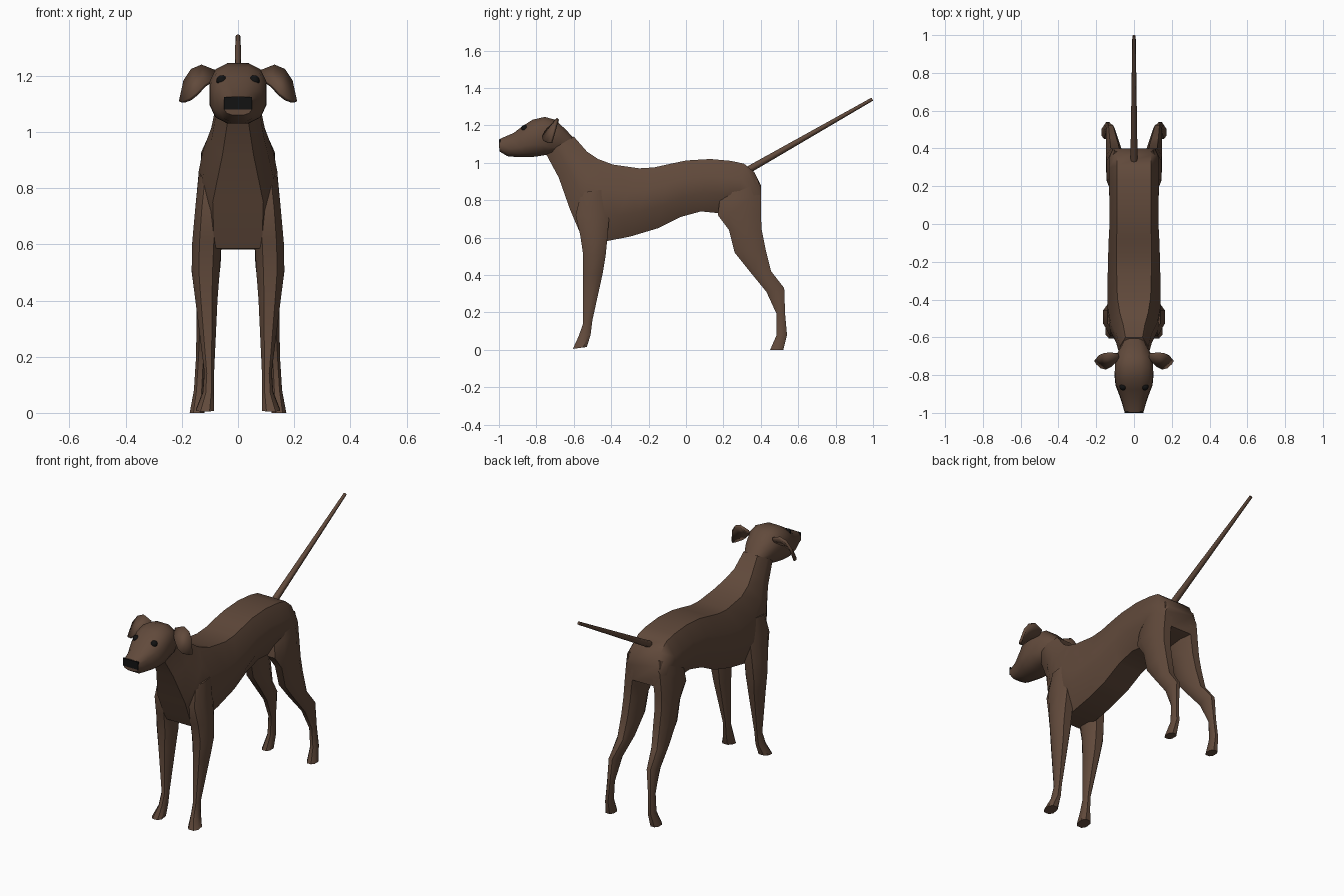
import bpy, bmesh, math
from mathutils import Vector

if "Cube" in bpy.data.objects:
    bpy.data.objects.remove(bpy.data.objects["Cube"])


def material(name, rgb):
    m = bpy.data.materials.new(name)
    m.diffuse_color = (*rgb, 1)
    m.use_nodes = True
    m.node_tree.nodes["Principled BSDF"].inputs["Base Color"].default_value = m.diffuse_color
    return m


BROWN = material("brown_coat", (0.12, 0.068, 0.044))
BLACK = material("black", (0.006, 0.006, 0.006))


def finish(name, bm, mat, mirror=False, angle=40):
    bmesh.ops.recalc_face_normals(bm, faces=bm.faces)
    me = bpy.data.meshes.new(name)
    bm.to_mesh(me)
    bm.free()
    ob = bpy.data.objects.new(name, me)
    bpy.context.collection.objects.link(ob)
    me.materials.append(mat)
    bpy.ops.object.select_all(action='DESELECT')
    ob.select_set(True)
    bpy.context.view_layer.objects.active = ob
    bpy.ops.object.shade_smooth_by_angle(angle=math.radians(angle))
    if mirror:
        mod = ob.modifiers.new("mirror", 'MIRROR')
        mod.use_mirror_merge = False
    return ob


def loft(name, rings, mat, mirror=False, angle=40):
    bm = bmesh.new()
    rows = [[bm.verts.new(p) for p in r] for r in rings]
    n = len(rows[0])
    for a, b in zip(rows, rows[1:]):
        for i in range(n):
            j = (i + 1) % n
            bm.faces.new((a[i], a[j], b[j], b[i]))
    bm.faces.new(rows[0])
    bm.faces.new(rows[-1])
    return finish(name, bm, mat, mirror, angle)


def oval(a, b, x0, x1, n=8, power=0.8):
    """Rounded ring spanning side-view points a to b, and x0 to x1."""
    a, b = Vector((0, *a)), Vector((0, *b))
    c, h = (a + b) / 2, (a - b) / 2
    pts = []
    for i in range(n):
        t = 2 * math.pi * (i + 0.5) / n
        k = math.cos(math.pi / n)
        u, v = [math.copysign(min(1, abs(f(t)) / k) ** power, f(t)) for f in (math.cos, math.sin)]
        p = c + h * v
        p.x = (x0 + x1) / 2 + (x1 - x0) / 2 * u
        pts.append(p)
    return pts


def trunk_ring(ty, tz, by, bz, wt, wm, wb):
    """Eight-sided ring: flat back, full flanks, narrow belly."""
    t, b = Vector((0, ty, tz)), Vector((0, by, bz))
    half = []
    for w, f in ((wt, 0), (wm, 0.32), (wm, 0.65), (wb, 1)):
        p = t.lerp(b, f)
        p.x = w
        half.append(p)
    return half + [Vector((-p.x, p.y, p.z)) for p in reversed(half)]


# Neck and trunk
trunk = [
    (-0.60, 1.14, -0.75, 1.05, .045, .075, .035),
    (-0.53, 1.06, -0.68, 0.92, .058, .095, .055),
    (-0.47, 1.02, -0.62, 0.75, .075, .125, .09),
    (-0.39, 0.99, -0.55, 0.585, .088, .14, .085),
    (-0.25, 0.97, -0.42, 0.582, .092, .14, .08),
    (-0.17, 0.975, -0.30, 0.605, .092, .138, .08),
    (-0.08, 0.995, -0.15, 0.65, .092, .135, .08),
    (0.00, 1.012, -0.03, 0.71, .09, .13, .08),
    (0.13, 1.02, 0.08, 0.74, .09, .13, .08),
    (0.24, 1.01, 0.18, 0.73, .09, .132, .075),
    (0.31, 0.995, 0.27, 0.74, .09, .132, .06),
    (0.365, 0.95, 0.36, 0.75, .09, .128, .06),
    (0.40, 0.88, 0.40, 0.76, .085, .11, .07),
]
loft("body", [trunk_ring(*r) for r in trunk], BROWN)

# Head with tapering muzzle
head = [
    (-0.60, 1.13, -0.69, 1.05, .06),
    (-0.64, 1.175, -0.76, 1.04, .085),
    (-0.70, 1.23, -0.80, 1.033, .10),
    (-0.755, 1.245, -0.84, 1.03, .102),
    (-0.82, 1.23, -0.87, 1.03, .098),
    (-0.875, 1.195, -0.90, 1.03, .083),
    (-0.92, 1.16, -0.955, 1.035, .065),
    (-0.996, 1.127, -0.996, 1.06, .05),
]
loft("head", [oval(r[:2], r[2:4], -r[4], r[4], 12, 0.75) for r in head], BROWN)

# Legs: front point, rear point, inner x, outer x
front_leg = [
    (-0.56, 0.84, -0.42, 0.86, .05, .14),
    (-0.59, 0.72, -0.41, 0.72, .06, .153),
    (-0.565, 0.61, -0.42, 0.60, .06, .163),
    (-0.55, 0.51, -0.43, 0.50, .065, .165),
    (-0.55, 0.40, -0.445, 0.41, .073, .152),
    (-0.55, 0.14, -0.50, 0.16, .085, .12),
    (-0.575, 0.07, -0.51, 0.08, .085, .125),
    (-0.605, 0.005, -0.53, 0.015, .085, .15),
]
hind_leg = [
    (0.22, 0.88, 0.385, 0.91, .03, .125),
    (0.18, 0.80, 0.40, 0.82, .035, .138),
    (0.17, 0.72, 0.40, 0.72, .05, .145),
    (0.23, 0.64, 0.405, 0.64, .057, .147),
    (0.26, 0.52, 0.425, 0.54, .062, .147),
    (0.34, 0.42, 0.455, 0.42, .075, .147),
    (0.43, 0.31, 0.525, 0.33, .10, .147),
    (0.485, 0.19, 0.53, 0.19, .115, .15),
    (0.485, 0.08, 0.54, 0.08, .12, .157),
    (0.45, 0.0, 0.52, 0.0, .12, .172),
]
for name, rows in (("front_legs", front_leg), ("hind_legs", hind_leg)):
    loft(name, [oval(r[:2], r[2:4], r[4], r[5]) for r in rows], BROWN, mirror=True)

# Tail: straight tapering rod
base, tip = Vector((0, 0.33, 0.96)), Vector((0, 0.996, 1.34))
across = (tip - base).normalized().cross(Vector((1, 0, 0)))
loft("tail", [[c + Vector((r * math.cos(k * math.pi / 4), 0, 0)) + across * r * math.sin(k * math.pi / 4)
               for k in range(8)] for c, r in ((base, .019), (tip, .009))], BROWN, angle=50)

# Ears: folded flaps between a back edge and a front edge
back_edge = [(.08, -.69, 1.215), (.13, -.685, 1.235), (.165, -.69, 1.22), (.19, -.70, 1.18), (.205, -.72, 1.107)]
front_edge = [(.08, -.71, 1.19), (.118, -.75, 1.165), (.145, -.765, 1.137), (.17, -.76, 1.117), (.195, -.738, 1.107)]
bm = bmesh.new()
edges = [[bm.verts.new(p) for p in e] for e in (back_edge, front_edge)]
for i in range(4):
    bm.faces.new((edges[0][i], edges[0][i + 1], edges[1][i + 1], edges[1][i]))
ear = finish("ears", bm, BROWN, mirror=True)
solid = ear.modifiers.new("thickness", 'SOLIDIFY')
solid.thickness = 0.015
solid.offset = 0

# Eyes
bm = bmesh.new()
bmesh.ops.create_uvsphere(bm, u_segments=12, v_segments=8, radius=0.019)
bmesh.ops.translate(bm, verts=bm.verts, vec=(0.058, -0.862, 1.183))
finish("eyes", bm, BLACK, mirror=True)

# Nose plate
bm = bmesh.new()
bmesh.ops.create_cube(bm, size=1)
bmesh.ops.scale(bm, verts=bm.verts, vec=(0.098, 0.008, 0.045))
bmesh.ops.translate(bm, verts=bm.verts, vec=(0, -0.996, 1.102))
finish("nose", bm, BLACK)
